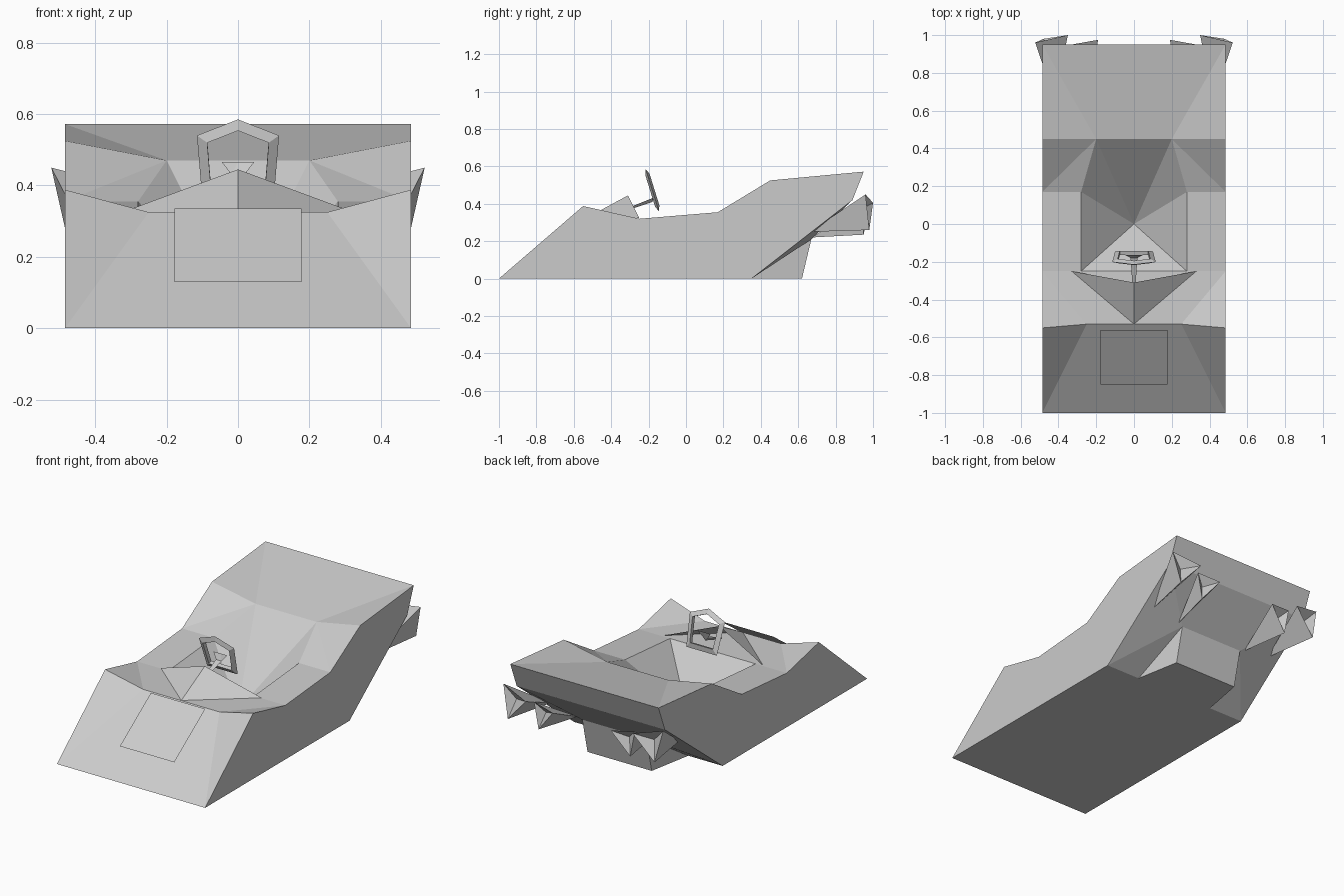
import bpy
import bmesh
from mathutils import Vector

default_cube = bpy.data.objects.get("Cube")
if default_cube:
    bpy.data.objects.remove(default_cube, do_unlink=True)

grey = bpy.data.materials.new("plain_grey")
grey.use_nodes = True
colour = (0.6, 0.6, 0.6, 1)
grey.diffuse_color = colour
grey.node_tree.nodes["Principled BSDF"].inputs["Base Color"].default_value = colour


def finish(name, bm):
    """Weld the seams, orient the faces and add the flat-shaded object."""
    bmesh.ops.remove_doubles(bm, verts=bm.verts, dist=0.0005)
    bmesh.ops.recalc_face_normals(bm, faces=bm.faces)
    mesh = bpy.data.meshes.new(name)
    bm.to_mesh(mesh)
    bm.free()
    mesh.materials.append(grey)
    obj = bpy.data.objects.new(name, mesh)
    bpy.context.collection.objects.link(obj)
    return obj


def mirrored_part(name, points, faces):
    """Build faces from named points on the +x half, then repeat them on -x."""
    bm = bmesh.new()
    for side in (1, -1):
        verts = {key: bm.verts.new((side * x, y, z)) for key, (x, y, z) in points.items()}
        for face in faces:
            bm.faces.new([verts[key] for key in face.split()])
    return finish(name, bm)


# Hull: flat side wall, sloping nose, sunken cockpit and undercut tail
W = 0.485
hull_points = {
    "nose": (W, -1, 0), "nose_mid": (0, -1, 0),
    "hood": (W, -.55, .388), "hood_in": (.25, -.53, .325), "hood_mid": (0, -.53, .325),
    "sill": (W, -.25, .32), "rim": (.28, -.25, .32), "rim_mid": (0, -.25, .32),
    "sill_back": (W, .17, .355), "rim_back": (.28, .17, .355),
    "floor": (0, 0, .07),
    "deck": (W, .45, .525), "deck_in": (.2, .45, .47), "deck_mid": (0, .45, .47),
    "tail": (W, .95, .572), "tail_mid": (0, .95, .572),
    "lip": (W, .89, .42), "lip_in": (.21, .89, .42), "lip_mid": (0, .89, .42),
    "skirt": (W, .35, 0), "skirt_in": (.26, .35, 0), "skirt_mid": (0, .35, 0),
    "keel": (.21, .62, 0), "keel_mid": (0, .62, 0),
    "step": (.21, .67, .21), "step_mid": (0, .67, .21),
}
hull_faces = [
    "nose hood sill sill_back deck tail lip skirt",
    # nose and front deck
    "nose hood hood_in", "nose nose_mid hood_mid hood_in",
    "hood hood_in sill", "hood_in rim sill", "hood_in hood_mid rim_mid rim",
    # cockpit well
    "rim rim_mid floor", "rim rim_back floor", "rim_back deck_in floor",
    "deck_in deck_mid floor",
    # shoulders and rear deck
    "rim sill sill_back rim_back", "rim_back sill_back deck_in",
    "sill_back deck deck_in", "deck tail deck_in", "deck_in tail tail_mid deck_mid",
    # tail and underside
    "tail lip lip_in lip_mid tail_mid", "lip lip_in step",
    "lip step skirt", "skirt step skirt_in",
    "lip_in lip_mid step_mid step", "step step_mid keel_mid keel", "skirt_in step keel",
    "skirt_in keel keel_mid skirt_mid", "nose nose_mid skirt_mid skirt_in skirt",
]
mirrored_part("hull", hull_points, hull_faces)

# Dashboard cowl: a peaked shell, open towards the cockpit
mirrored_part("dashboard_cowl", {
    "front": (0, -.53, .326), "wing": (.33, -.25, .323), "peak": (0, -.31, .445),
}, ["front wing peak"])

# Thrusters: spikes flaring backwards to three-sided hollow nozzles
thrusters = {
    "outer_thrusters": [(.42, .66, .25), (.523, .96, .45), (.48, .98, .26), (.35, 1, .405)],
    "inner_thrusters": [(.24, .67, .22), (.33, .95, .39), (.3, .95, .235), (.19, .975, .37)],
}
for name, (tip, a, b, c) in thrusters.items():
    hollow = (Vector(a) + Vector(b) + Vector(c)) / 3 - Vector((0, .04, 0))
    mirrored_part(name, dict(tip=tip, a=a, b=b, c=c, hollow=hollow), [
        "tip a b", "tip b c", "tip c a", "hollow a b", "hollow b c", "hollow c a"])

# Steering wheel: five-sided tilted ring with a triangular section
base, rise = Vector((0, -.145, .36)), Vector((0, -.07, .225))
forward = Vector((0, -.95, -.3))
outline = [(.1, 0), (.115, .8), (0, 1), (-.115, .8), (-.1, 0)]
bm = bmesh.new()
loops = []
for scale, shift in ((1, 0), (.75, .012), (.75, -.012)):
    loops.append([bm.verts.new(base + Vector((x * scale, 0, 0))
                               + rise * (.5 + (t - .5) * scale) + forward * shift)
                  for x, t in outline])
count = len(outline)
for k, loop in enumerate(loops):
    other = loops[(k + 1) % len(loops)]
    for i in range(count):
        j = (i + 1) % count
        bm.faces.new((loop[i], loop[j], other[j], other[i]))
finish("steering_wheel", bm)

# Steering column: thin stem widening into a flat hub
mirrored_part("steering_column", {
    "root": (.008, -.33, .37), "root_mid": (0, -.33, .36),
    "neck": (.018, -.18, .43), "neck_mid": (0, -.18, .41),
    "hub": (.045, -.165, .465), "hub_mid": (0, -.165, .465),
    "root_top": (0, -.33, .37), "neck_top": (0, -.18, .43),
}, ["root root_mid neck_mid neck", "root neck neck_top root_top",
    "neck neck_mid hub_mid hub", "neck neck_top hub_mid hub"])

# Flat marker panels on the nose and both sides
mirrored_part("nose_panel", {
    "low": (.178, -.85, .13), "low_mid": (0, -.85, .13),
    "high": (.178, -.56, .335), "high_mid": (0, -.56, .335),
}, ["low low_mid high_mid high"])
S = W + .003
mirrored_part("side_panels", {
    "a": (S, -.145, .035), "b": (S, .12, .035), "c": (S, .12, .303), "d": (S, -.145, .303),
}, ["a b c d"])
